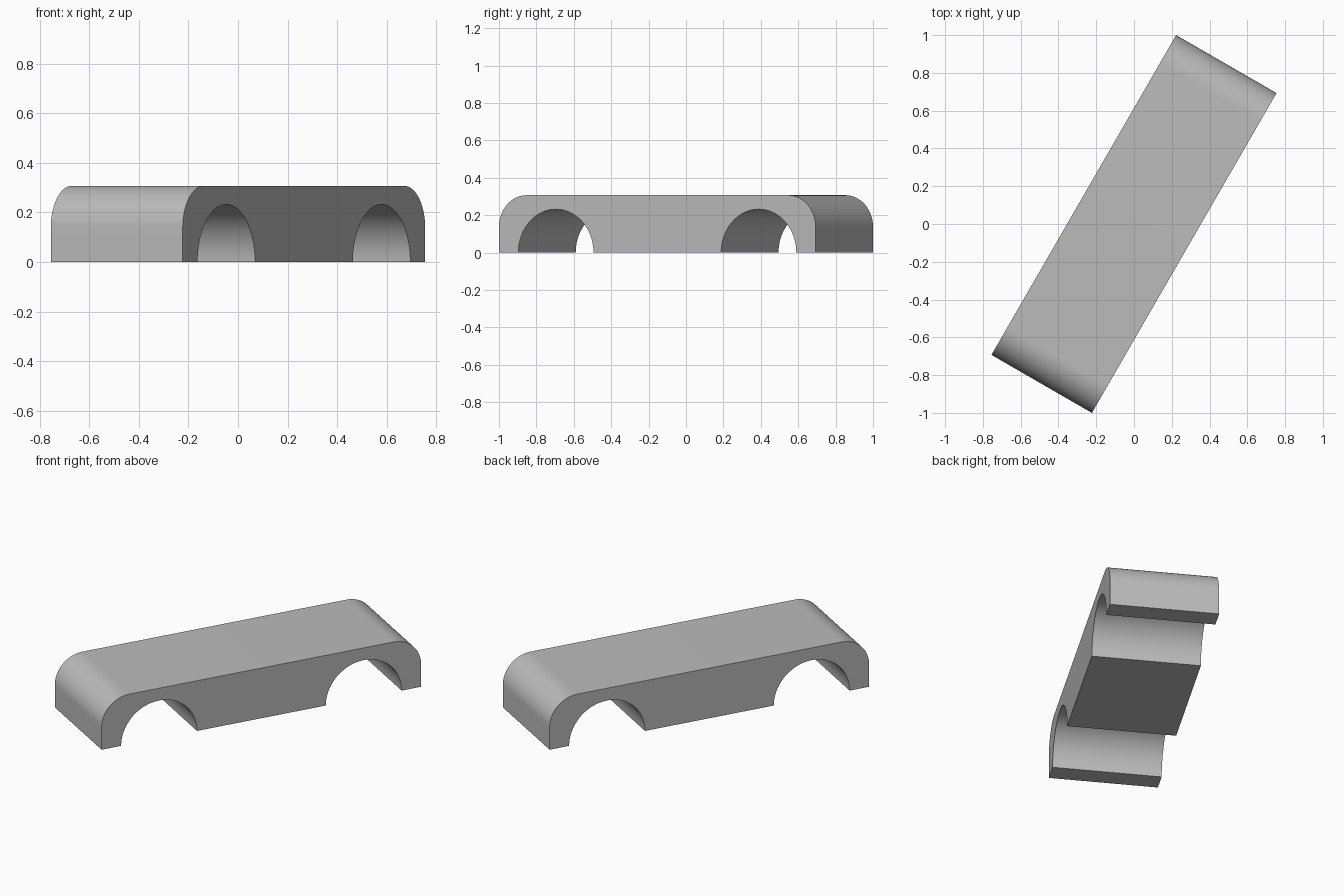
import bpy, bmesh
from math import pi, sin, cos, radians
from mathutils import Matrix

cube = bpy.data.objects.get("Cube")
if cube:
    bpy.data.objects.remove(cube, do_unlink=True)

LENGTH, WIDTH, HEIGHT = 1.955, 0.614, 0.307
CORNER, ARCH, ARCH_X = 0.17, 0.232, 0.626

grey = bpy.data.materials.new("plain grey")
grey.use_nodes = True
colour = (0.5, 0.5, 0.5, 1)
grey.diffuse_color = colour
grey.node_tree.nodes["Principled BSDF"].inputs["Base Color"].default_value = colour


def arc(cx, cz, r, start, end, steps):
    """Points on a circle arc in the side profile."""
    angles = [start + (end - start) * i / steps for i in range(steps + 1)]
    return [(cx + r * cos(a), cz + r * sin(a)) for a in angles]


# Side profile: flat base with two wheel arches, rounded upper corners
half = LENGTH / 2
profile = [(-half, 0)]
for side in (-1, 1):
    profile += arc(side * ARCH_X, 0, ARCH, pi, 0, 40)
profile.append((half, 0))
for side, start in ((1, 0), (-1, pi / 2)):
    profile += arc(side * (half - CORNER), HEIGHT - CORNER, CORNER,
                   start, start + pi / 2, 20)

# Extrude the profile across the width
bm = bmesh.new()
face = bm.faces.new([bm.verts.new((x, -WIDTH / 2, z)) for x, z in profile])
result = bmesh.ops.extrude_face_region(bm, geom=[face])
verts = [v for v in result["geom"] if isinstance(v, bmesh.types.BMVert)]
bmesh.ops.translate(bm, verts=verts, vec=(0, WIDTH, 0))
bmesh.ops.recalc_face_normals(bm, faces=bm.faces)
bmesh.ops.transform(bm, verts=bm.verts, matrix=Matrix.Rotation(radians(60), 4, "Z"))

mesh = bpy.data.meshes.new("car_body")
bm.to_mesh(mesh)
bm.free()
mesh.materials.append(grey)
body = bpy.data.objects.new("car_body", mesh)
bpy.context.collection.objects.link(body)

# Smooth curves, sharp edges
bpy.ops.object.select_all(action="DESELECT")
body.select_set(True)
bpy.context.view_layer.objects.active = body
bpy.ops.object.shade_smooth_by_angle(angle=radians(30))
